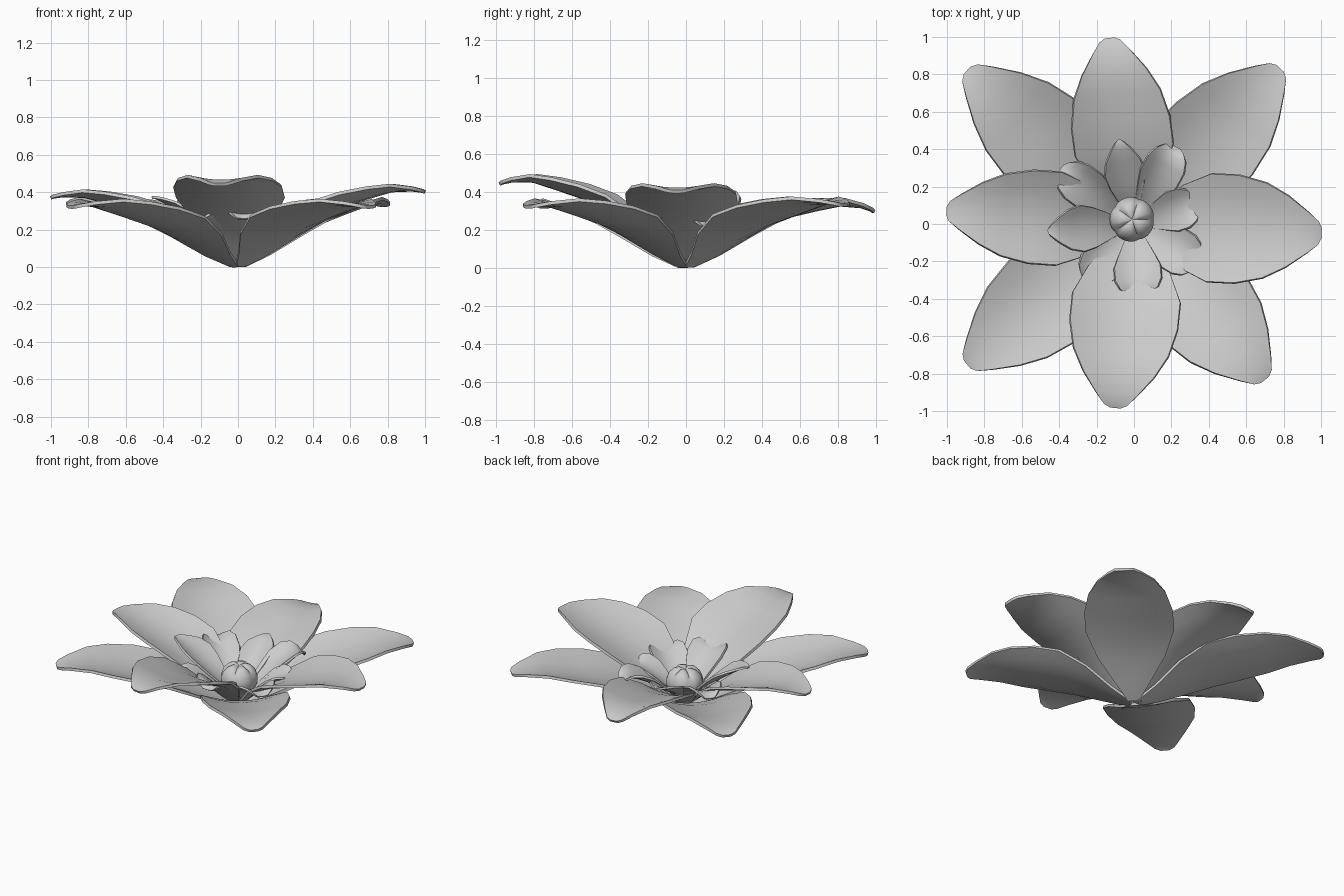
import bpy, math
from mathutils import Vector

if "Cube" in bpy.data.objects:
    bpy.data.objects.remove(bpy.data.objects["Cube"])

# Petal outlines: (fraction of length, half-width fraction, height fraction)
LARGE = [(.02, .12, .05), (.12, .38, .26), (.25, .76, .5), (.4, 1, .68), (.55, 1, .8),
         (.7, .88, .91), (.82, .66, 1.0), (.93, .38, 1.02), (.985, .22, 1.01), (1, .1, 1.0)]
POINTED = [(.05, .25, .12), (.25, .5, .4), (.45, .85, .58), (.6, 1, .7),
           (.75, .85, .83), (.88, .52, .94), (.97, .22, 1.0), (1, .08, 1.0)]
BLUNT = [(.05, .25, .12), (.25, .5, .42), (.45, .8, .65), (.6, 1, .8),
         (.78, 1, .95), (.9, .82, 1.02), (.97, .55, 1.0), (1, .3, .95)]


def finish(ob, angle):
    bpy.ops.object.select_all(action='DESELECT')
    ob.select_set(True)
    bpy.context.view_layer.objects.active = ob
    for m in list(ob.modifiers):
        bpy.ops.object.modifier_apply(modifier=m.name)
    bpy.ops.object.shade_smooth_by_angle(angle=math.radians(angle))


def make(name, verts, faces):
    me = bpy.data.meshes.new(name)
    me.from_pydata(verts, [], faces)
    ob = bpy.data.objects.new(name, me)
    bpy.context.collection.objects.link(ob)
    return ob


def petal(name, tip, width, outline, cup, power=1.0, droop=0.0, thick=.018):
    along = Vector((tip[0], tip[1], 0))
    side = Vector((-along.y, along.x, 0)).normalized()
    n = 6
    verts, faces = [], []
    for t, w, h in outline:
        for j in range(n + 1):
            v = 2 * j / n - 1
            p = along * t + side * (v * w * width)
            p.z = tip[2] * h ** power + cup * (v * w) ** 2 - droop * t ** 8
            verts.append(p)
    for i in range(len(outline) - 1):
        for j in range(n):
            a = i * (n + 1) + j
            faces.append((a, a + n + 1, a + n + 2, a + 1))
    ob = make(name, verts, faces)
    m = ob.modifiers.new("thickness", 'SOLIDIFY')
    m.thickness = thick
    m.offset = 0
    finish(ob, 40)


# Outer ring: tip position, half width, height power, tip droop
outer = [((1.0, -.05, .41), .29, 1.0, .01), ((.78, .83, .34), .28, 1.25, .01),
         ((-.13, .99, .34), .265, 1.0, .045), ((-.89, .82, .34), .28, 1.25, .01),
         ((-1.0, .07, .38), .25, 1.0, .01), ((-.89, -.75, .33), .28, 1.3, .01),
         ((-.1, -.98, .46), .29, 1.0, .02), ((.7, -.83, .33), .28, 1.2, .01)]
for i, (tip, w, power, droop) in enumerate(outer):
    petal(f"outer_petal_{i + 1}", tip, w, LARGE, .065, power, droop)

# Inner ring: tip position, half width, outline
inner = [((.34, .11, .24), .11, BLUNT), ((.22, .41, .29), .11, BLUNT),
         ((-.08, .45, .31), .11, POINTED), ((-.39, .29, .28), .11, BLUNT),
         ((-.46, -.04, .38), .125, POINTED), ((-.25, -.3, .25), .11, BLUNT),
         ((.03, -.38, .28), .125, BLUNT), ((.34, -.21, .25), .12, BLUNT)]
for i, (tip, w, outline) in enumerate(inner):
    petal(f"inner_petal_{i + 1}", tip, w, outline, .045, 1.0, .01, .014)

# Centre bud: lathed profile with creases where its folded petals meet
profile = [(.025, .005), (.06, .05), (.095, .1), (.118, .15), (.12, .19),
           (.105, .235), (.075, .265), (.04, .278)]
seg = 30
verts, faces = [], []
for r, z in profile:
    for k in range(seg):
        a = 2 * math.pi * k / seg
        crease = (1 - abs(math.sin(2.5 * a))) ** 2
        rr = r * (1 - .06 * crease)
        zz = z - (.015 * crease if z > .2 else 0)
        verts.append((-.01 + rr * math.cos(a), .025 + rr * math.sin(a), zz))
for i in range(len(profile) - 1):
    for k in range(seg):
        q = (k + 1) % seg
        faces.append((i * seg + k, i * seg + q, (i + 1) * seg + q, (i + 1) * seg + k))
top = len(verts)
verts.append((-.01, .025, .265))
last = (len(profile) - 1) * seg
faces += [(last + k, last + (k + 1) % seg, top) for k in range(seg)]
faces.append(tuple(reversed(range(seg))))
finish(make("centre_bud", verts, faces), 50)
